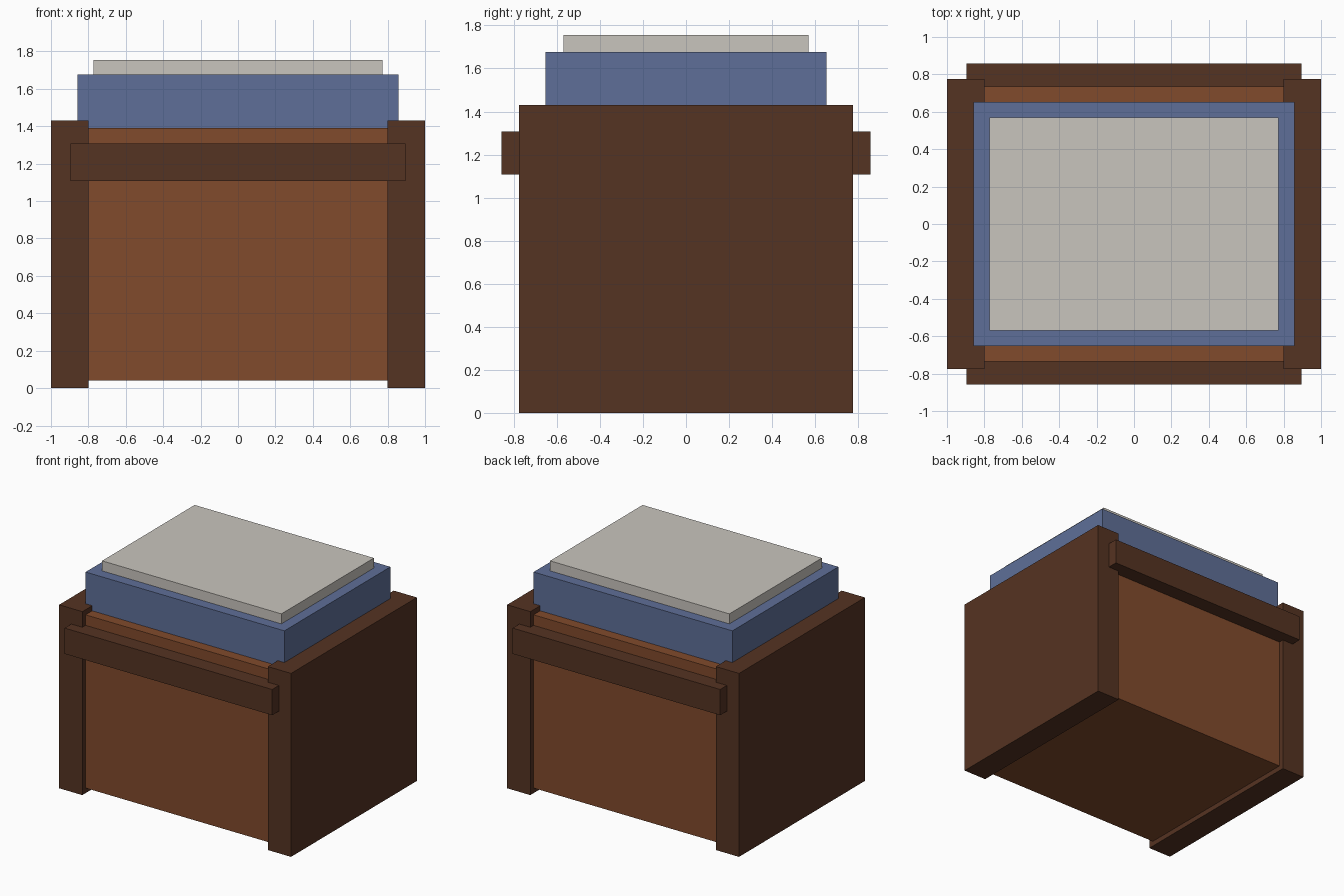
import bpy
import bmesh

cube = bpy.data.objects.get("Cube")
if cube:
    bpy.data.objects.remove(cube, do_unlink=True)


def material(name, rgb):
    m = bpy.data.materials.new(name)
    m.use_nodes = True
    m.diffuse_color = (*rgb, 1)
    m.node_tree.nodes["Principled BSDF"].inputs["Base Color"].default_value = (*rgb, 1)
    return m


def box(name, mat, x, y, z):
    """Box spanning the given (low, high) ranges."""
    bm = bmesh.new()
    bmesh.ops.create_cube(bm, size=1)
    spans = (x, y, z)
    for v in bm.verts:
        v.co = [s[0] if c < 0 else s[1] for c, s in zip(v.co, spans)]
    mesh = bpy.data.meshes.new(name)
    bm.to_mesh(mesh)
    bm.free()
    mesh.materials.append(mat)
    ob = bpy.data.objects.new(name, mesh)
    bpy.context.collection.objects.link(ob)
    return ob


def sym(half):
    return (-half, half)


wood = material("red brown wood", (0.22, 0.069, 0.025))
dark = material("dark brown wood", (0.091, 0.033, 0.016))
blue = material("blue cloth", (0.114, 0.159, 0.314))
pale = material("pale linen", (0.584, 0.558, 0.515))

# Crate body
box("crate_body", wood, sym(0.81), sym(0.735), (0.04, 1.39))

# Thick side panels
for side, x in (("right", (-1, -0.8)), ("left", (0.8, 1))):
    box(side + "_side_panel", dark, x, sym(0.775), (0, 1.43))

# Rails across front and back
for side, y in (("front", (-0.857, -0.735)), ("back", (0.735, 0.857))):
    box(side + "_rail", dark, sym(0.895), y, (1.107, 1.308))

# Cushion and the pad on top
box("cushion", blue, sym(0.857), sym(0.653), (1.385, 1.677))
box("top_pad", pale, sym(0.773), sym(0.57), (1.66, 1.755))
